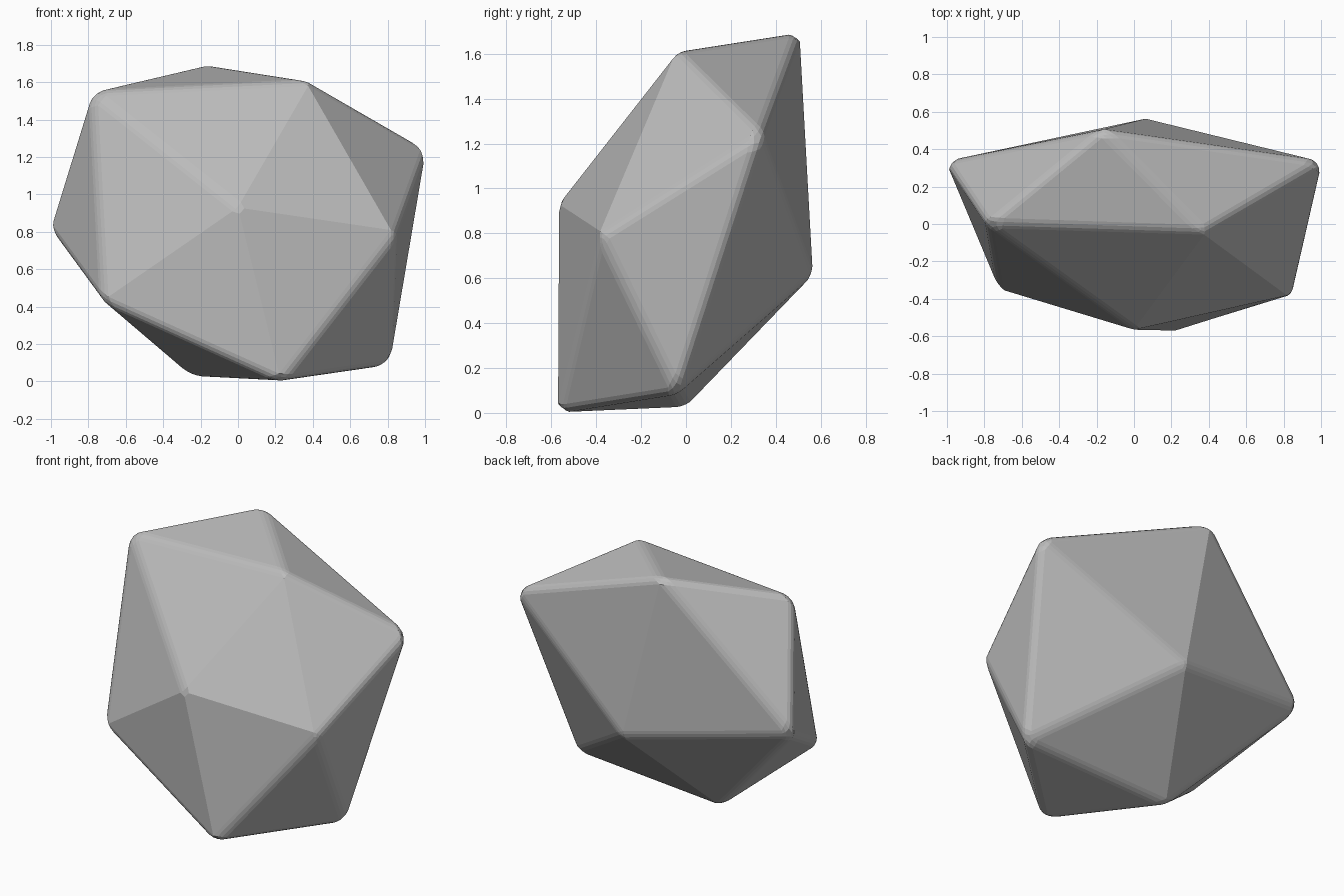
import bpy
import bmesh

cube = bpy.data.objects.get("Cube")
if cube:
    bpy.data.objects.remove(cube, do_unlink=True)

# Matte grey stone
stone = bpy.data.materials.new("stone grey")
stone.use_nodes = True
grey = (0.5, 0.5, 0.5, 1)
stone.diffuse_color = grey
bsdf = stone.node_tree.nodes["Principled BSDF"]
bsdf.inputs["Base Color"].default_value = grey
bsdf.inputs["Roughness"].default_value = 0.8

# Corner points: two poles, each with a ring of five corners
front_pole = (0, -0.565, 0.93)
back_pole = (0.07, 0.565, 0.615)
front_ring = [(0.37, -0.04, 1.61), (-0.785, 0, 1.55), (-0.725, -0.345, 0.43),
              (0.23, -0.57, 0), (0.845, -0.385, 0.79)]
back_ring = [(-0.17, 0.505, 1.695), (-1.01, 0.335, 0.82), (-0.25, -0.005, 0.025),
             (0.815, -0.04, 0.085), (1.01, 0.335, 1.24)]

# Faceted boulder: a cap at each pole and a zigzag band between the rings
bm = bmesh.new()
front, back = bm.verts.new(front_pole), bm.verts.new(back_pole)
near = [bm.verts.new(p) for p in front_ring]
far = [bm.verts.new(p) for p in back_ring]
for i in range(5):
    j = (i + 1) % 5
    bm.faces.new((front, near[i], near[j]))
    bm.faces.new((near[j], near[i], far[i]))
    bm.faces.new((near[j], far[i], far[j]))
    bm.faces.new((back, far[j], far[i]))
bmesh.ops.recalc_face_normals(bm, faces=bm.faces)
mesh = bpy.data.meshes.new("boulder")
bm.to_mesh(mesh)
bm.free()
mesh.materials.append(stone)
boulder = bpy.data.objects.new("boulder", mesh)
bpy.context.collection.objects.link(boulder)

# Worn edges on the sharper creases only
bevel = boulder.modifiers.new("worn edges", 'BEVEL')
bevel.width = 0.035
bevel.segments = 3
bevel.limit_method = 'ANGLE'
bevel.angle_limit = 0.5236
